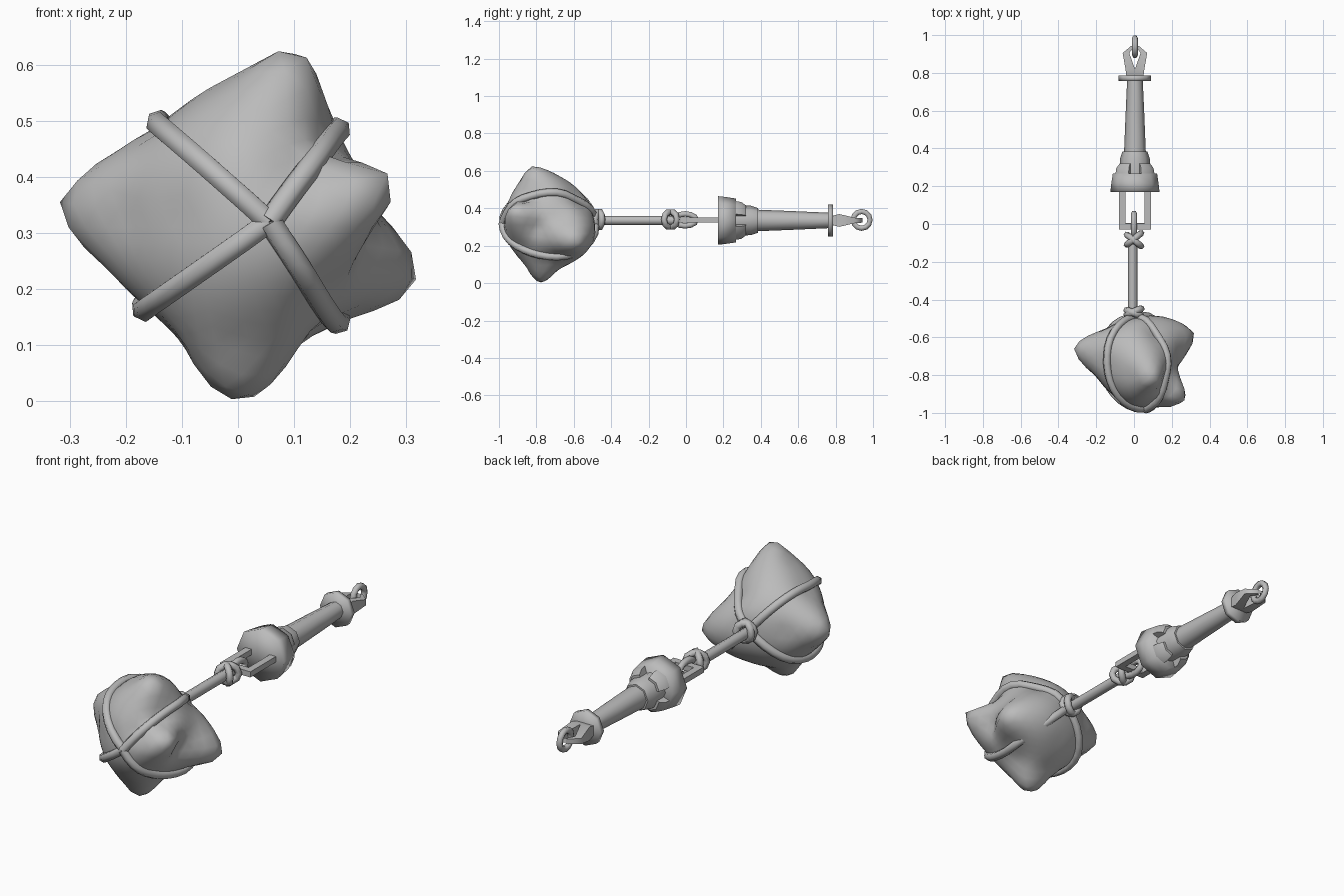
import bpy, bmesh, math
from mathutils import Vector

if "Cube" in bpy.data.objects:
    bpy.data.objects.remove(bpy.data.objects["Cube"])

GREY = bpy.data.materials.new("stone grey")
GREY.diffuse_color = (0.5, 0.5, 0.5, 1)
GREY.use_nodes = True
GREY.node_tree.nodes["Principled BSDF"].inputs["Base Color"].default_value = GREY.diffuse_color
AX, X0 = 0.335, 0.005                    # height and x of the handle axis


def finish(ob, angle=40):
    ob.data.materials.clear()
    ob.data.materials.append(GREY)
    bpy.ops.object.select_all(action='DESELECT')
    bpy.context.view_layer.objects.active = ob
    ob.select_set(True)
    bpy.ops.object.shade_smooth_by_angle(angle=math.radians(angle))


def from_bmesh(name, bm, angle=40):
    bmesh.ops.recalc_face_normals(bm, faces=bm.faces)
    me = bpy.data.meshes.new(name)
    bm.to_mesh(me)
    bm.free()
    ob = bpy.data.objects.new(name, me)
    bpy.context.collection.objects.link(ob)
    finish(ob, angle)


def tube(name, pts, radius, closed=False, res=1, angle=95):
    cu = bpy.data.curves.new(name, 'CURVE')
    cu.dimensions = '3D'
    cu.bevel_depth, cu.bevel_resolution = radius, res
    cu.use_fill_caps = True
    sp = cu.splines.new('POLY')
    sp.points.add(len(pts) - 1)
    for p, co in zip(sp.points, pts):
        p.co = (*co, 1)
    sp.use_cyclic_u = closed
    ob = bpy.data.objects.new(name, cu)
    bpy.context.collection.objects.link(ob)
    bpy.ops.object.select_all(action='DESELECT')
    bpy.context.view_layer.objects.active = ob
    ob.select_set(True)
    bpy.ops.object.convert(target='MESH')
    finish(bpy.context.view_layer.objects.active, angle)


def lathe(name, profile, angles, angle=50, full=True):
    """Sweep a closed (radius, y) outline around the handle axis, on an octagon."""
    bm = bmesh.new()
    rings = []
    for a in angles:
        flat = math.cos(math.pi / 8) / math.cos(a % (math.pi / 4) - math.pi / 8)
        rings.append([bm.verts.new((X0 + r * flat * math.cos(a), y, AX + r * flat * math.sin(a)))
                      for r, y in profile])
    n = len(profile)
    for i in range(len(rings) if full else len(rings) - 1):
        p, q = rings[i], rings[(i + 1) % len(rings)]
        for j in range(n):
            k = (j + 1) % n
            bm.faces.new((p[j], p[k], q[k], q[j]))
    if not full:
        bm.faces.new(rings[0])
        bm.faces.new(rings[-1])
    bmesh.ops.remove_doubles(bm, verts=bm.verts, dist=0.0005)
    from_bmesh(name, bm, angle)


OCT = [i * math.pi / 4 for i in range(8)]

# Stone head: a ball pulled through a few guide points, interpolated between them
C = Vector((0.0, -0.74, 0.31))
GUIDES = [Vector(p) - C for p in (
    (.10, -.83, .64), (.14, -.83, .595), (.145, -.82, .51), (.175, -.79, .45), (0, -.8, .575),
    (-.085, -.77, .53), (-.15, -.73, .475), (-.24, -.69, .43), (-.3, -.66, .39), (-.33, -.655, .335),
    (-.235, -.67, .245), (-.16, -.72, .165), (-.105, -.76, .12), (-.055, -.78, .03), (-.02, -.78, .003),
    (.028, -.78, -.003), (.085, -.77, .06), (.12, -.74, .125), (.2, -.67, .16), (.33, -.59, .203),
    (.312, -.585, .27), (.24, -.66, .33), (.295, -.935, .405), (.26, -.935, .35), (.225, -.87, .425),
    (.2, -.79, .3), (.02, -.58, .505), (.06, -.87, .575), (0, -.95, .44), (.04, -.975, .32),
    (0, -.96, .24), (0, -.86, .1), (0, -.68, .08), (.02, -.54, .175), (0, -.5, .33),
    (.02, -.51, .42), (-.2, -.8, .33), (-.1, -.91, .33), (.2, -.97, .36), (-.15, -.56, .34),
    (.12, -.485, .3), (.27, -.53, .24), (.15, -.87, .2), (.115, -.935, .39), (.16, -.85, .43),
    (.11, -.59, .435))]
DIRS = [g.normalized() for g in GUIDES]


def solve(rows):
    n = len(rows)
    for i in range(n):
        p = max(range(i, n), key=lambda k: abs(rows[k][i]))
        rows[i], rows[p] = rows[p], rows[i]
        for k in range(n):
            if k != i:
                f = rows[k][i] / rows[i][i]
                rows[k] = [a - f * b for a, b in zip(rows[k], rows[i])]
    return [r[-1] / r[i] for i, r in enumerate(rows)]


WEIGHTS = solve([[(a - b).length for b in DIRS] + [1.0, g.length] for a, g in zip(DIRS, GUIDES)]
                + [[1.0] * len(DIRS) + [0.0, 0.0]])


def stone_radius(d):
    return WEIGHTS[-1] + sum(w * (d - e).length for w, e in zip(WEIGHTS, DIRS))


bm = bmesh.new()
bmesh.ops.create_icosphere(bm, subdivisions=4, radius=1)
for v in bm.verts:
    d = v.co.normalized()
    v.co = C + d * stone_radius(d)
bmesh.ops.smooth_vert(bm, verts=bm.verts, factor=0.1, use_axis_x=True, use_axis_y=True, use_axis_z=True)
from_bmesh("stone_head", bm, 80)

# Four binding strands, from the crossing in front to the knot behind
front, back = Vector((0.235, 0, 0.04)), Vector((0, 0.24, 0.025)).normalized()
for i, (sx, sz) in enumerate(((-0.137, 0.177), (0.163, 0.158), (-0.17, -0.15), (0.17, -0.165))):
    side = Vector((sx, 0, sz)).normalized()
    dirs = []
    for k in range(8):
        a = k / 8 * math.pi / 2
        d = front.lerp(side, math.sin(a))
        dirs.append((d - Vector((0, math.cos(a), 0))).normalized())
    dirs += [side.slerp(back, k / 8) for k in range(9)]
    rad = [min(max(stone_radius(d), 0.215), 0.265) + 0.004 for d in dirs]
    rad = [sum(rad[max(0, k - 1):k + 2]) / len(rad[max(0, k - 1):k + 2]) for k in range(len(rad))]
    tube(f"binding_strand_{i}", [C + d * r for d, r in zip(dirs, rad)], 0.022)

# Rope shaft
tube("rope_shaft", [(-0.007, -0.5, AX), (-0.007, -0.05, AX)], 0.025, res=2, angle=60)


# Knots: pairs of crossed loops around the rope
def knot(name, y, tilt, rad):
    for i, s in enumerate((-1, 1)):
        pts = []
        for k in range(10):
            a = 2 * math.pi * k / 10
            x = 0.038 * math.cos(a)
            pts.append((x, y + s * (tilt * x + 0.004), AX + 0.005 + 0.042 * math.sin(a)))
        tube(f"{name}_{i}", pts, rad, closed=True)


knot("head_knot", -0.468, 0.4, 0.019)
knot("shackle_knot", -0.083, 0.8, 0.017)

# Rope eye around the shackle
tube("rope_eye", [(0, -0.005 + 0.06 * math.cos(a), AX + 0.003 + 0.032 * math.sin(a))
                  for a in [2 * math.pi * k / 12 for k in range(12)]], 0.017, closed=True)

# Shackle: square U-shaped bar
for name, cx, cy, sx, sy in (("shackle_left", -0.067, 0.075, 0.034, 0.21),
                             ("shackle_right", 0.067, 0.075, 0.034, 0.21),
                             ("shackle_cross", 0, -0.013, 0.134, 0.034)):
    bpy.ops.mesh.primitive_cube_add(size=1, location=(X0 + cx, cy, AX + 0.003))
    ob = bpy.context.object
    ob.name = name
    ob.scale = (sx, sy, 0.028)
    bev = ob.modifiers.new("bevel", 'BEVEL')
    bev.width, bev.segments = 0.006, 1
    finish(ob, 60)

# Bell guard with four rear teeth
lathe("bell_guard", [(0, 0.17), (0.13, 0.17), (0.125, 0.215), (0.117, 0.268), (0, 0.268)], OCT, 100)
for i in range(4):
    mid = math.pi / 4 + i * math.pi / 2
    lathe(f"bell_tooth_{i}", [(0.06, 0.262), (0.1178, 0.262), (0.112, 0.295), (0.092, 0.32), (0.06, 0.32)],
          [mid - 0.47, mid, mid + 0.47], 50, False)

# Collar, grip and end disc
lathe("collar", [(0, 0.26), (0.08, 0.26), (0.079, 0.345), (0.066, 0.385), (0, 0.385)], OCT)
lathe("grip", [(0, 0.37), (0.058, 0.37), (0.05, 0.57), (0.041, 0.77), (0, 0.77)], OCT)
lathe("end_disc", [(0, 0.758), (0.086, 0.758), (0.086, 0.785), (0, 0.785)], OCT, 100)

# Forked tail: two tapered arms that bend in to hold the ring
ARM = ((0.0, 0.045, 0.78, 0.024), (0.0, 0.05, 0.82, 0.034), (0.03, 0.065, 0.905, 0.014), (0.003, 0.02, 0.943, 0.012))
for name, s in (("fork_left", -1), ("fork_right", 1)):
    bm = bmesh.new()
    prev = None
    for x0, x1, y, h in ARM:
        ring = [bm.verts.new((X0 + s * x, y, AX + z)) for x, z in ((x0, -h), (x1, -h), (x1, h), (x0, h))]
        if prev:
            for j in range(4):
                k = (j + 1) % 4
                bm.faces.new((prev[j], prev[k], ring[k], ring[j]))
        else:
            bm.faces.new(ring)
        prev = ring
    bm.faces.new(prev)
    from_bmesh(name, bm, 60)

# End ring
tube("end_ring", [(X0, 0.939 + 0.045 * math.cos(a), AX + 0.003 + 0.045 * math.sin(a))
                  for a in [2 * math.pi * k / 12 for k in range(12)]], 0.016, closed=True)
